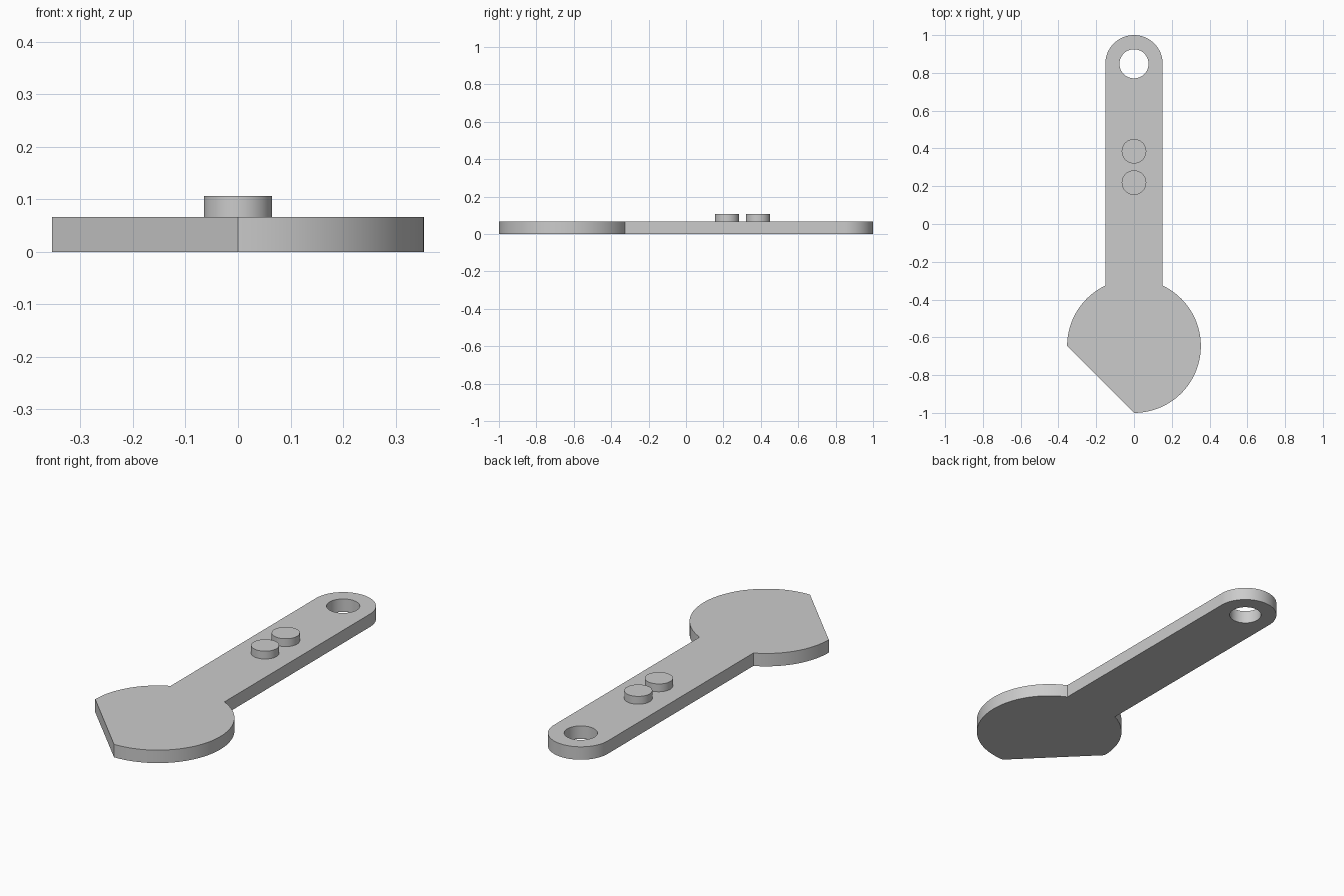
import bpy, bmesh
from math import sin, cos, pi, asin, radians

if "Cube" in bpy.data.objects:
    bpy.data.objects.remove(bpy.data.objects["Cube"])

THICK = 0.066
HEAD_Y, HEAD_R = -0.646, 0.354
TIP_Y, HALF_W = 0.848, 0.152
HOLE_R = 0.077
STUD_R, STUD_TOP = 0.065, 0.106

grey = bpy.data.materials.new("plain grey")
grey.use_nodes = True
grey.diffuse_color = (0.6, 0.6, 0.6, 1)
grey.node_tree.nodes["Principled BSDF"].inputs["Base Color"].default_value = (0.6, 0.6, 0.6, 1)


def arc(cy, r, start, end, steps):
    """Points on an arc centred on the y axis."""
    angles = [start + (end - start) * i / steps for i in range(steps + 1)]
    return [(r * cos(a), cy + r * sin(a)) for a in angles]


def prism(name, outline, z0, z1):
    """Closed solid from a counter-clockwise outline."""
    bm = bmesh.new()
    low = [bm.verts.new((x, y, z0)) for x, y in outline]
    high = [bm.verts.new((x, y, z1)) for x, y in outline]
    bm.faces.new(low[::-1])
    bm.faces.new(high)
    n = len(outline)
    for i in range(n):
        j = (i + 1) % n
        bm.faces.new((low[i], low[j], high[j], high[i]))
    mesh = bpy.data.meshes.new(name)
    bm.to_mesh(mesh)
    bm.free()
    mesh.materials.append(grey)
    obj = bpy.data.objects.new(name, mesh)
    bpy.context.collection.objects.link(obj)
    return obj


def activate(obj):
    bpy.ops.object.select_all(action='DESELECT')
    obj.select_set(True)
    bpy.context.view_layer.objects.active = obj


def smooth(obj):
    activate(obj)
    bpy.ops.object.shade_smooth_by_angle(angle=radians(30))


def disc(cy, r, steps=64):
    return arc(cy, r, 0, 2 * pi, steps)[:-1]


# Flat body: round head with one straight cut, handle with a round tip
join = pi / 2 - asin(HALF_W / HEAD_R)
outline = (arc(HEAD_Y, HEAD_R, -pi / 2, join, 56)
           + arc(TIP_Y, HALF_W, 0, pi, 48)
           + arc(HEAD_Y, HEAD_R, pi - join, pi, 24))
body = prism("body", outline, 0, THICK)

# Hanging hole through the tip
cutter = prism("hole_cutter", disc(TIP_Y, HOLE_R), -0.1, 0.2)
cutter.hide_render = True
cut = body.modifiers.new("hole", 'BOOLEAN')
cut.operation = 'DIFFERENCE'
cut.solver = 'EXACT'
cut.object = cutter
activate(body)
bpy.ops.object.modifier_apply(modifier=cut.name)
bpy.data.objects.remove(cutter)
smooth(body)

# Two round studs on the handle
for name, y in (("front_stud", 0.219), ("back_stud", 0.385)):
    smooth(prism(name, disc(y, STUD_R), THICK - 0.01, STUD_TOP))
